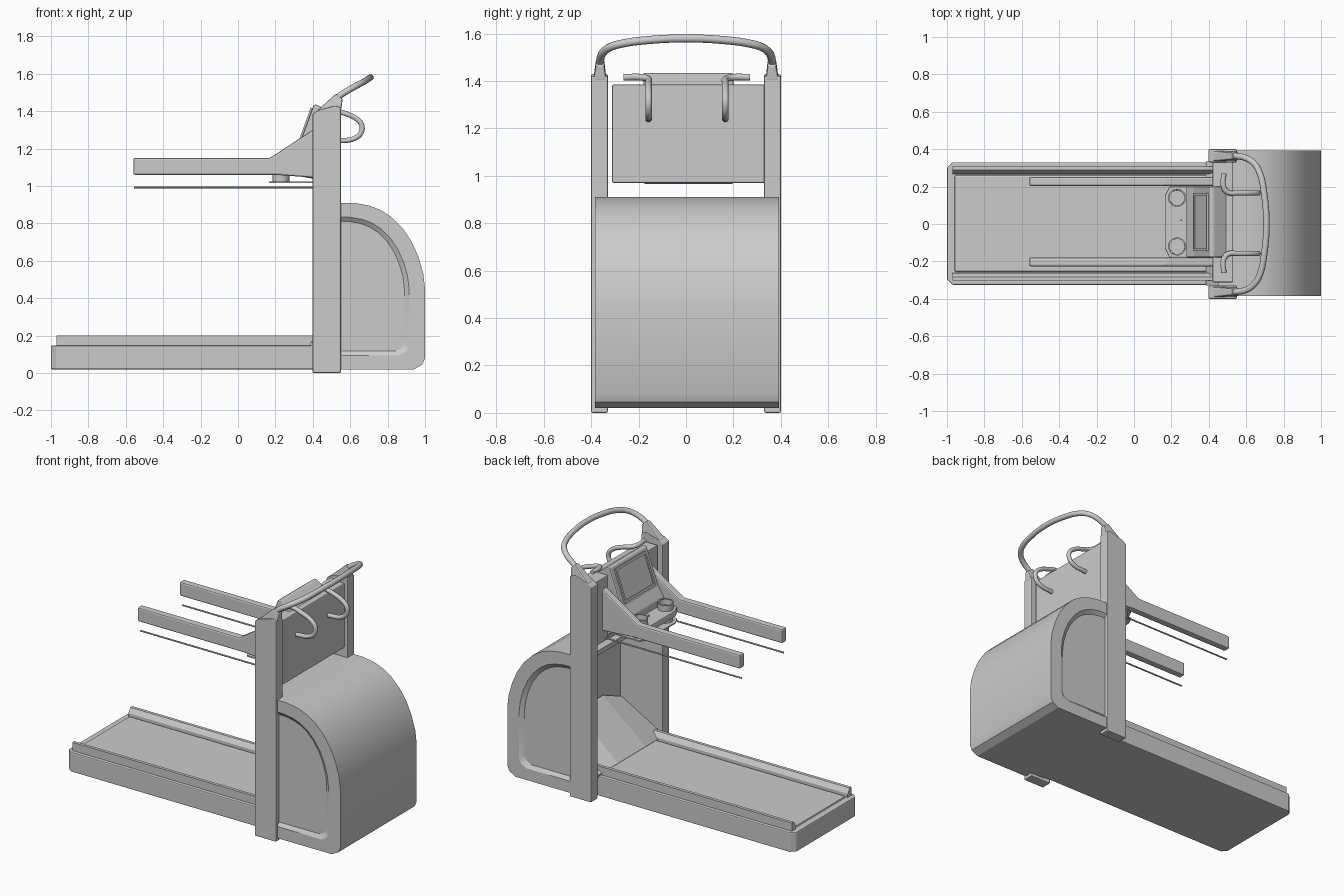
import bpy, bmesh, math
from mathutils import Vector

if "Cube" in bpy.data.objects:
    bpy.data.objects.remove(bpy.data.objects["Cube"])


def finish(obj, bevel=0.0, segments=2, smooth=None):
    bpy.ops.object.select_all(action='DESELECT')
    bpy.context.view_layer.objects.active = obj
    obj.select_set(True)
    if bevel:
        m = obj.modifiers.new("bevel", 'BEVEL')
        m.width, m.segments = bevel, segments
        m.limit_method = 'ANGLE'
    if smooth:
        bpy.ops.object.shade_smooth_by_angle(angle=math.radians(smooth))
    return obj


def mesh_object(name, bm):
    bmesh.ops.recalc_face_normals(bm, faces=bm.faces[:])
    me = bpy.data.meshes.new(name)
    bm.to_mesh(me)
    bm.free()
    obj = bpy.data.objects.new(name, me)
    bpy.context.collection.objects.link(obj)
    return obj


def extrude(name, points, offset, **kw):
    """Solid from a planar outline of 3D points pushed along offset."""
    bm = bmesh.new()
    face = bm.faces.new([bm.verts.new(p) for p in points])
    new = bmesh.ops.extrude_face_region(bm, geom=[face])
    bmesh.ops.translate(bm, vec=offset, verts=[v for v in new['geom'] if isinstance(v, bmesh.types.BMVert)])
    return finish(mesh_object(name, bm), **kw)


def side_profile(name, xz, y0, y1, **kw):
    return extrude(name, [(x, y0, z) for x, z in xz], (0, y1 - y0, 0), **kw)


def plan(name, xy, z0, z1, **kw):
    return extrude(name, [(x, y, z0) for x, y in xy], (0, 0, z1 - z0), **kw)


def box(name, x0, x1, y0, y1, z0, z1, **kw):
    return plan(name, [(x0, y0), (x1, y0), (x1, y1), (x0, y1)], z0, z1, **kw)


def tube(name, points, radius):
    cu = bpy.data.curves.new(name, 'CURVE')
    cu.dimensions = '3D'
    cu.bevel_depth, cu.bevel_resolution = radius, 4
    cu.use_fill_caps = True
    cu.resolution_u = 6
    sp = cu.splines.new('BEZIER')
    sp.bezier_points.add(len(points) - 1)
    for bp, p in zip(sp.bezier_points, points):
        bp.co = p
        bp.handle_left_type = bp.handle_right_type = 'AUTO'
    obj = bpy.data.objects.new(name, cu)
    bpy.context.collection.objects.link(obj)
    finish(obj)
    bpy.ops.object.convert(target='MESH')
    return finish(bpy.context.object, smooth=50)


def cut(target, cutter):
    finish(target)
    m = target.modifiers.new("cut", 'BOOLEAN')
    m.object, m.operation, m.solver = cutter, 'DIFFERENCE', 'EXACT'
    bpy.ops.object.modifier_apply(modifier=m.name)
    bpy.data.objects.remove(cutter)


# Running deck with chamfered rear corners
plan("deck", [(-1, -0.295), (-0.97, -0.325), (0.52, -0.325), (0.52, 0.33),
              (-0.97, 0.33), (-1, 0.3)], 0.02, 0.147, bevel=0.006)
box("belt", -0.96, 0.5, -0.258, 0.263, 0.12, 0.158, bevel=0.012)
for s, side in ((-1, "right"), (1, "left")):
    a, b, c = [s * v + 0.0025 for v in (0.265, 0.285, 0.305)]
    rail = [(a, 0.12), (a, 0.17), (b, 0.2), (c, 0.2), (c, 0.12)]
    extrude(side + "_foot_rail", [(-0.97, y, z) for y, z in rail], (1.4, 0, 0))

# Motor housing with recessed sides
outline = [(0.45, 0.02), (0.45, 0.91), (0.62, 0.91), (0.7, 0.896), (0.76, 0.873),
           (0.82, 0.835), (0.88, 0.775), (0.93, 0.7), (0.965, 0.62), (0.99, 0.535),
           (1, 0.45), (1, 0.08), (0.985, 0.045), (0.94, 0.02)]
housing = side_profile("motor_housing", outline, -0.385, 0.393)
bm = bmesh.new()
bm.from_mesh(housing.data)
for face in [f for f in bm.faces if abs(f.normal.y) > 0.9]:
    s = math.copysign(1, face.normal.y)
    for scale, depth in ((0.83, 0.0), (0.94, 0.018)):
        bmesh.ops.inset_individual(bm, faces=[face], thickness=0.0005)
        for v in face.verts:
            v.co = Vector((0.5 + (v.co.x - 0.5) * scale, v.co.y - s * depth,
                           0.46 + (v.co.z - 0.46) * scale))
bm.to_mesh(housing.data)
bm.free()
cut(housing, box("housing_cavity", 0.3, 0.7, -0.33, 0.335, 0.1, 0.88))
finish(housing, smooth=25)

# Crowned sloping cover between deck and housing
bm = bmesh.new()
low = [bm.verts.new((0.385, y, 0.16)) for y in (-0.33, -0.14, 0.14, 0.335)]
high = [bm.verts.new((0.69, y, z)) for y, z in
        ((-0.33, 0.33), (-0.14, 0.41), (0.14, 0.41), (0.335, 0.33))]
for i in range(3):
    bm.faces.new((low[i], low[i + 1], high[i + 1], high[i]))
new = bmesh.ops.extrude_face_region(bm, geom=bm.faces[:])
bmesh.ops.translate(bm, vec=(0.02, 0, -0.05),
                    verts=[v for v in new['geom'] if isinstance(v, bmesh.types.BMVert)])
mesh_object("front_cover", bm)

# Posts, hoop sockets, arms, sensor rods and rear hooks on both sides
for s, side in ((-1, "right"), (1, "left")):
    side_profile(side + "_post", [(0.398, 0), (0.55, 0), (0.55, 1.42), (0.52, 1.43),
                                  (0.43, 1.405), (0.398, 1.385)], s * 0.33, s * 0.4, bevel=0.006)
    # Socket lofted from the post top to the hoop
    bm = bmesh.new()
    base = [bm.verts.new((x, s * y, z)) for x, y, z in
            ((0.42, 0.335, 1.4), (0.55, 0.335, 1.4), (0.55, 0.392, 1.4), (0.42, 0.392, 1.4))]
    tip = [bm.verts.new((x, s * y, z)) for x, y, z in
           ((0.525, 0.345, 1.495), (0.56, 0.345, 1.465), (0.56, 0.38, 1.465), (0.525, 0.38, 1.495))]
    for i in range(4):
        j = (i + 1) % 4
        bm.faces.new((base[i], base[j], tip[j], tip[i]))
    bm.faces.new(base)
    bm.faces.new(tip)
    finish(mesh_object(side + "_hoop_socket", bm), bevel=0.008)

    c = s * 0.215 + 0.012
    side_profile(side + "_arm", [(-0.56, 1.06), (0.2, 1.06), (0.47, 1.04), (0.47, 1.34),
                                 (0.40, 1.30), (0.17, 1.15), (-0.56, 1.15)],
                 c - 0.023, c + 0.023, bevel=0.009)
    tube(side + "_lower_rod", [(-0.555, c, 0.993), (0.42, c, 0.993)], 0.005)
    h = s * 0.162 + 0.004
    tube(side + "_hook", [(0.48, h + s * 0.105, 1.416), (0.48, h + s * 0.03, 1.416),
                          (0.5, h + s * 0.004, 1.41), (0.56, h, 1.392), (0.625, h, 1.365),
                          (0.66, h, 1.33), (0.66, h, 1.29), (0.63, h, 1.258),
                          (0.52, h, 1.24)], 0.014)

# Overhead hoop
half = [(0.5, 0.366, 1.44), (0.545, 0.363, 1.483), (0.6, 0.352, 1.518), (0.645, 0.32, 1.543),
        (0.675, 0.265, 1.559), (0.695, 0.17, 1.572)]
tube("hoop_handle", [(x, -y, z) for x, y, z in half] + [(0.708, 0, 1.58)] + half[::-1], 0.017)

# Console: back panel, raked display body, screen
box("console_panel", 0.42, 0.53, -0.312, 0.332, 0.97, 1.385, bevel=0.006)
side_profile("display_body", [(0.5, 0.966), (0.42, 0.966), (0.4, 1.04), (0.28, 1.06), (0.28, 1.14),
                              (0.32, 1.2), (0.405, 1.435), (0.425, 1.435), (0.5, 1.38)],
             -0.18, 0.2, bevel=0.008)
d = Vector((0.085, 0, 0.235)).normalized()
n = Vector((-d.z, 0, d.x))
o = Vector((0.32, 0.01, 1.2))


def on_rake(w, u0, u1, lift):
    return [o + d * u + Vector((0, y, 0)) + n * lift for u, y in
            ((u0, -w), (u0, w), (u1, w), (u1, -w))]


for w, u0, u1, tag in ((0.155, 0.015, 0.03, "bottom"), (0.155, 0.215, 0.23, "top")):
    extrude("screen_rim_" + tag, on_rake(w, u0, u1, -0.005), n * 0.015)
for s, tag in ((-1, "right"), (1, "left")):
    pts = [p + Vector((0, s * 0.148, 0)) for p in on_rake(0.007, 0.015, 0.23, -0.005)]
    extrude("screen_rim_" + tag, pts, n * 0.015)
extrude("screen", on_rake(0.142, 0.03, 0.215, -0.005), n * 0.009)

# Shelf with two cup holders, key and under-plate
shelf = [(0.165, -0.13), (0.19, -0.18), (0.43, -0.18), (0.43, 0.2), (0.19, 0.2), (0.165, 0.15)]
plan("shelf", shelf, 1.06, 1.1, bevel=0.006)
plan("shelf_under_plate", shelf, 1.016, 1.024)
box("shelf_key", 0.245, 0.26, 0.02, 0.07, 1.09, 1.108, bevel=0.003)
for s, side in ((-1, "right"), (1, "left")):
    bm = bmesh.new()
    bmesh.ops.create_cone(bm, cap_ends=True, segments=32, radius1=0.044, radius2=0.048, depth=0.12)
    bmesh.ops.translate(bm, vec=(0.23, 0.01 + s * 0.13, 1.08), verts=bm.verts[:])
    top = max(bm.faces, key=lambda f: f.calc_center_median().z)
    bmesh.ops.inset_individual(bm, faces=[top], thickness=0.007)
    bmesh.ops.inset_individual(bm, faces=[top], thickness=0.0005, depth=-0.035)
    finish(mesh_object(side + "_cup_holder", bm), smooth=40)
